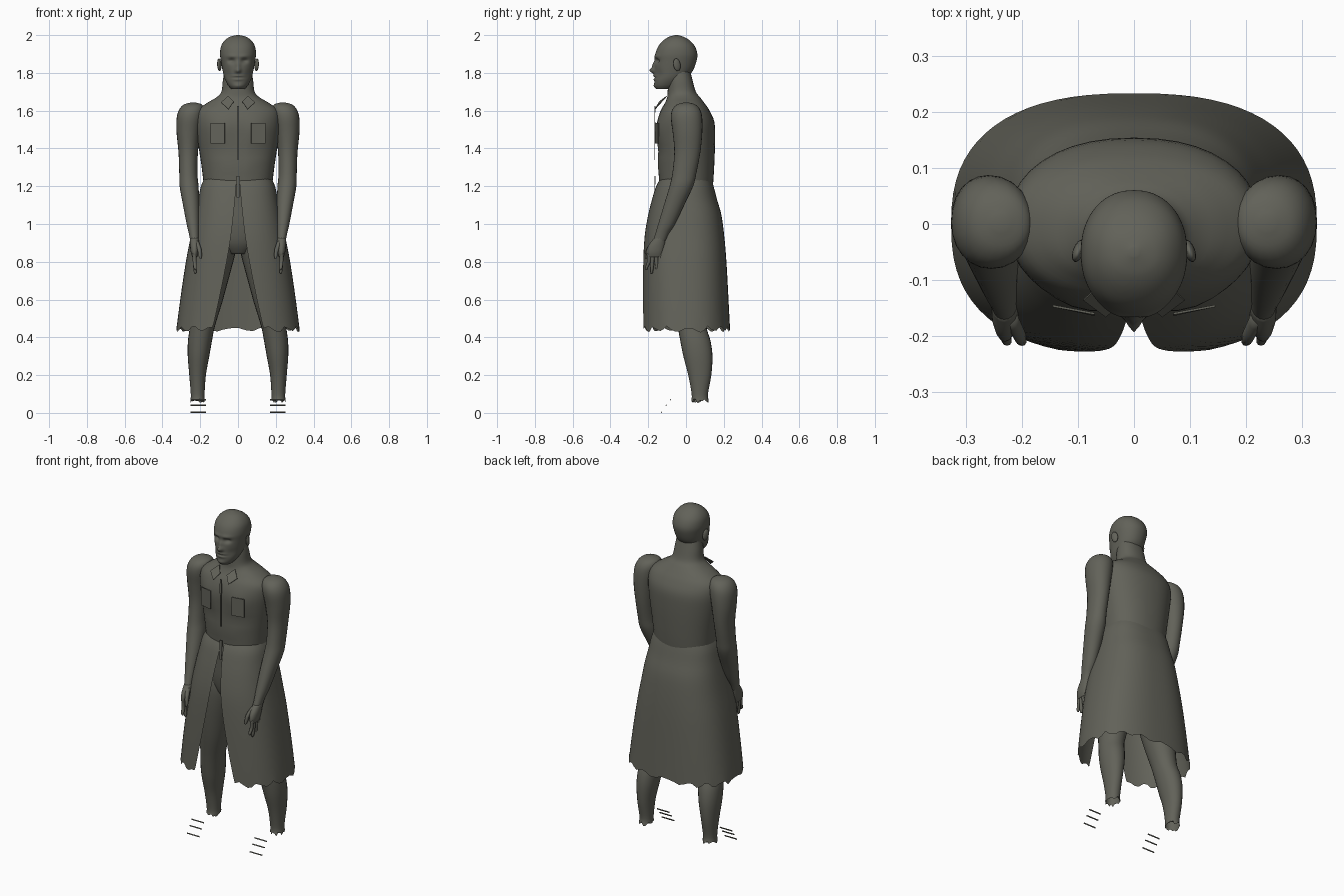
import bpy, bmesh, math, random
from mathutils import Matrix

random.seed(4)
olive = bpy.data.materials.new("olive_grey")
olive.diffuse_color = (0.122, 0.122, 0.1, 1)


def finish(bm, name, smooth=True):
    bmesh.ops.recalc_face_normals(bm, faces=bm.faces)
    mesh = bpy.data.meshes.new(name)
    bm.to_mesh(mesh)
    bm.free()
    mesh.materials.append(olive)
    if smooth:
        mesh.shade_smooth()
    ob = bpy.data.objects.new(name, mesh)
    bpy.context.collection.objects.link(ob)
    return ob


def spline(rows, steps):
    """Smoothly interpolate section tuples."""
    out = []
    for i in range(len(rows) - 1):
        p = [rows[max(0, min(len(rows) - 1, i + k))] for k in (-1, 0, 1, 2)]
        for s in range(steps):
            t = s / steps
            out.append([0.5 * (2 * b + (c - a) * t + (2 * a - 5 * b + 4 * c - d) * t * t
                               + (3 * b - a - 3 * c + d) * t ** 3) for a, b, c, d in zip(*p)])
    out.append(list(rows[-1]))
    return out


def power(v, e):
    return math.copysign(abs(v) ** e, v)


def loft(name, rows, side=1, segs=24, steps=4, n=2.1, caps=(True, True), bumps=(), jag=0):
    """Skin sections given as (z, x min, x max, y min, y max)."""
    bm = bmesh.new()
    rings = []
    for k, (z, x0, x1, y0, y1) in enumerate(spline(rows, steps)):
        ring = []
        for i in range(segs):
            a = 2 * math.pi * i / segs
            x = (x0 + x1) / 2 + (x1 - x0) / 2 * power(math.sin(a), 2 / n)
            y = (y0 + y1) / 2 - (y1 - y0) / 2 * power(math.cos(a), 2 / n)
            if math.cos(a) > 0:
                for bx, bz, sx, sz, amp in bumps:
                    y -= amp * math.exp(-((abs(x) - bx) / sx) ** 2 - ((z - bz) / sz) ** 2)
            dz = random.uniform(-jag, jag) if k == 0 else 0
            ring.append(bm.verts.new((side * x, y, z + dz)))
        rings.append(ring)
    for a, b in zip(rings, rings[1:]):
        for i in range(segs):
            j = (i + 1) % segs
            bm.faces.new((a[i], a[j], b[j], b[i]))
    for use, ring in zip(caps, (rings[0], rings[-1])):
        if use:
            bm.faces.new(ring)
    return finish(bm, name)


def plate(name, points, side=1, thick=0.004):
    """Thin flat panel."""
    bm = bmesh.new()
    bm.faces.new([bm.verts.new((side * x, y, z)) for x, y, z in points])
    ob = finish(bm, name, False)
    mod = ob.modifiers.new("thickness", 'SOLIDIFY')
    mod.thickness = thick
    mod.offset = 0


# torso and neck
loft("torso", [
    (0.84, -0.06, 0.06, -0.07, 0.09), (0.9, -0.13, 0.13, -0.11, 0.13),
    (1.0, -0.175, 0.175, -0.13, 0.14), (1.12, -0.175, 0.175, -0.135, 0.135),
    (1.22, -0.183, 0.183, -0.142, 0.144), (1.32, -0.195, 0.195, -0.148, 0.15),
    (1.45, -0.215, 0.215, -0.153, 0.154), (1.54, -0.225, 0.225, -0.152, 0.15),
    (1.6, -0.215, 0.215, -0.135, 0.125), (1.64, -0.165, 0.165, -0.112, 0.098),
    (1.67, -0.115, 0.115, -0.1, 0.075), (1.7, -0.088, 0.088, -0.097, 0.052),
    (1.76, -0.08, 0.08, -0.095, 0.035), (1.82, -0.07, 0.07, -0.09, 0.02)],
    segs=40, n=2.25,
    bumps=[(0.1, 1.5, 0.06, 0.06, 0.009), (0.0, 1.45, 0.015, 0.1, -0.006),
           (0.1, 1.39, 0.08, 0.02, -0.005), (0.05, 1.3, 0.03, 0.03, 0.003)])

# head with sockets, brow, nose, lips and chin shaped into the face
loft("head", [
    (1.715, -0.035, 0.035, -0.157, -0.075), (1.735, -0.053, 0.053, -0.166, -0.04),
    (1.77, -0.071, 0.071, -0.167, 0.0), (1.81, -0.081, 0.081, -0.167, 0.035),
    (1.86, -0.09, 0.09, -0.165, 0.055), (1.9, -0.095, 0.095, -0.162, 0.06),
    (1.94, -0.09, 0.09, -0.147, 0.047), (1.97, -0.072, 0.072, -0.122, 0.022),
    (1.99, -0.045, 0.045, -0.092, -0.01), (2.0, -0.008, 0.008, -0.058, -0.042)],
    segs=72, steps=8, n=2.15,
    bumps=[(0.034, 1.864, 0.018, 0.012, -0.016), (0.03, 1.888, 0.028, 0.01, 0.005),
           (0.0, 1.812, 0.014, 0.014, 0.024), (0.0, 1.84, 0.011, 0.022, 0.012),
           (0.0, 1.784, 0.026, 0.006, 0.006), (0.0, 1.775, 0.028, 0.003, -0.005),
           (0.0, 1.765, 0.024, 0.006, 0.006), (0.0, 1.73, 0.022, 0.012, 0.006),
           (0.055, 1.79, 0.02, 0.025, -0.006)])

for side, tag in ((1, "right"), (-1, "left")):
    # ear
    bm = bmesh.new()
    bmesh.ops.create_uvsphere(bm, u_segments=16, v_segments=10, radius=1, matrix=(
        Matrix.Translation((side * 0.099, -0.048, 1.843)) @ Matrix.Rotation(side * 0.35, 4, 'Z')
        @ Matrix.Rotation(0.2, 4, 'X') @ Matrix.Diagonal((0.01, 0.02, 0.034, 1))))
    finish(bm, tag + "_ear")

    # arm from wrist to shoulder
    loft(tag + "_arm", [
        (0.91, 0.207, 0.253, -0.175, -0.108), (0.95, 0.207, 0.26, -0.162, -0.09),
        (1.0, 0.205, 0.272, -0.147, -0.058), (1.1, 0.205, 0.291, -0.117, -0.01),
        (1.2, 0.209, 0.309, -0.087, 0.038), (1.27, 0.215, 0.311, -0.072, 0.055),
        (1.38, 0.212, 0.315, -0.062, 0.076), (1.48, 0.2, 0.325, -0.07, 0.086),
        (1.56, 0.185, 0.325, -0.08, 0.086), (1.605, 0.18, 0.312, -0.073, 0.075),
        (1.632, 0.19, 0.287, -0.048, 0.05), (1.643, 0.225, 0.25, -0.01, 0.015)], side)

    # palm, fingers and thumb
    loft(tag + "_palm", [
        (0.825, 0.217, 0.242, -0.205, -0.13), (0.85, 0.21, 0.25, -0.21, -0.121),
        (0.885, 0.205, 0.254, -0.2, -0.112), (0.925, 0.207, 0.255, -0.17, -0.105)],
        side, segs=16)
    for i, (y, tip) in enumerate(((-0.197, 0.757), (-0.178, 0.738), (-0.157, 0.742), (-0.137, 0.765))):
        lean = (1.5 - i) * 0.008
        loft(f"{tag}_finger_{i + 1}", [
            (tip, 0.222, 0.23, y - lean - 0.004, y - lean + 0.004),
            (tip + 0.012, 0.218, 0.235, y - lean - 0.008, y - lean + 0.008),
            (0.8, 0.22, 0.24, y - 0.01, y + 0.01),
            (0.845, 0.22, 0.242, y - 0.011, y + 0.011)], side, segs=10, steps=3)
    loft(tag + "_thumb", [
        (0.818, 0.194, 0.204, -0.217, -0.207), (0.835, 0.191, 0.21, -0.217, -0.196),
        (0.87, 0.194, 0.217, -0.21, -0.183), (0.91, 0.208, 0.232, -0.18, -0.15)],
        side, segs=10, steps=3)

    # leg with ragged open ankle
    loft(tag + "_leg", [
        (0.065, 0.176, 0.252, 0.028, 0.12), (0.1, 0.177, 0.25, 0.03, 0.116),
        (0.2, 0.17, 0.258, 0.012, 0.134), (0.3, 0.152, 0.266, -0.014, 0.14),
        (0.38, 0.138, 0.265, -0.03, 0.13), (0.46, 0.122, 0.255, -0.045, 0.108),
        (0.58, 0.085, 0.25, -0.07, 0.11), (0.7, 0.052, 0.24, -0.09, 0.12),
        (0.82, 0.02, 0.22, -0.105, 0.13), (0.92, 0.0, 0.195, -0.11, 0.13),
        (1.0, 0.01, 0.17, -0.1, 0.12)], side, caps=(False, True), jag=0.013)

    # three loose shoe laces
    for i, (y, z) in enumerate(((-0.13, 0.003), (-0.106, 0.04), (-0.085, 0.07))):
        plate(f"{tag}_lace_{i + 1}", [(0.17, y, z - 0.003), (0.252, y, z - 0.003),
                                      (0.252, y + 0.003, z + 0.003), (0.17, y + 0.003, z + 0.003)], side)

    # collar tab and chest pocket
    plate(tag + "_collar_tab", [(0.052, -0.102, 1.677), (0.09, -0.135, 1.643),
                                (0.05, -0.165, 1.607), (0.022, -0.14, 1.648)], side)
    plate(tag + "_pocket", [(0.07, -0.162, 1.425), (0.145, -0.146, 1.425),
                            (0.145, -0.146, 1.535), (0.07, -0.16, 1.535)], side)

# front placket strips
for i, (z0, z1, w) in enumerate(((1.54, 1.625, 0.006), (1.34, 1.54, 0.003), (1.14, 1.255, 0.008))):
    plate(f"placket_{i + 1}", [(-w, -0.166, z0), (w, -0.166, z0), (w, -0.164, z1), (-w, -0.164, z1)])

# long coat skirt, split at the front: z, half width, y min, y max, half opening
bm = bmesh.new()
COLS, n = 64, 2.5
rows = spline([
    (0.442, 0.326, -0.235, 0.233, 0.135), (0.6, 0.306, -0.233, 0.225, 0.1),
    (0.8, 0.276, -0.228, 0.214, 0.06), (0.94, 0.249, -0.219, 0.202, 0.037),
    (1.05, 0.228, -0.2, 0.187, 0.024), (1.13, 0.211, -0.18, 0.164, 0.016),
    (1.2, 0.196, -0.158, 0.146, 0.01), (1.245, 0.176, -0.132, 0.132, 0.006)], 3)
grid = []
for k, (z, rx, y0, y1, gap) in enumerate(rows):
    start = math.asin((gap / rx) ** (n / 2))
    line = []
    for i in range(COLS + 1):
        a = start + (2 * math.pi - 2 * start) * i / COLS
        x = rx * power(math.sin(a), 2 / n)
        y = (y0 + y1) / 2 - (y1 - y0) / 2 * power(math.cos(a), 2 / n)
        # ragged hem
        dz = 0.012 * math.sin(i * 1.4) + random.uniform(-0.006, 0.006) if k == 0 else 0
        line.append(bm.verts.new((x, y, z + dz)))
    grid.append(line)
for a, b in zip(grid, grid[1:]):
    for i in range(COLS):
        bm.faces.new((a[i], a[i + 1], b[i + 1], b[i]))
finish(bm, "coat_skirt")
